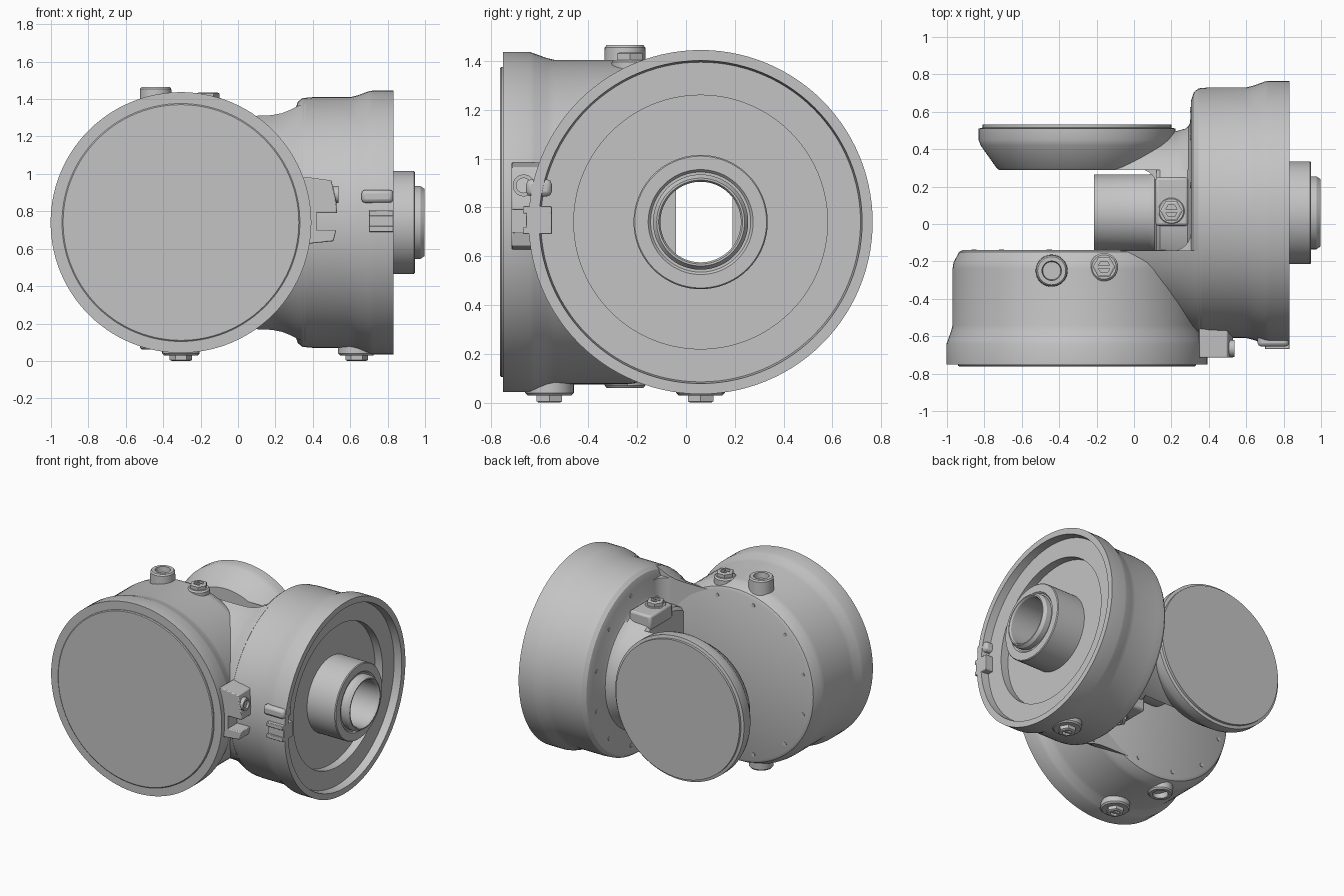
import bpy, bmesh, math
from mathutils import Vector

cube = bpy.data.objects.get("Cube")
if cube:
    bpy.data.objects.remove(cube)

metal = bpy.data.materials.new("cast grey metal")
metal.use_nodes = True
GREY = (0.55, 0.55, 0.55, 1)
metal.diffuse_color = GREY
metal.node_tree.nodes["Principled BSDF"].inputs["Base Color"].default_value = GREY

MID = 0.74                       # height of both drum axes
A = Vector((-0.305, 0, MID))     # front drum axis, along y
B = Vector((0, 0.06, MID))       # side drum axis, along x


def finish(name, bm, bevel=0):
    bmesh.ops.remove_doubles(bm, verts=bm.verts, dist=0.0001)
    bmesh.ops.recalc_face_normals(bm, faces=bm.faces)
    mesh = bpy.data.meshes.new(name)
    bm.to_mesh(mesh)
    bm.free()
    mesh.materials.append(metal)
    ob = bpy.data.objects.new(name, mesh)
    bpy.context.collection.objects.link(ob)
    if bevel:
        mod = ob.modifiers.new("bevel", "BEVEL")
        mod.width, mod.segments = bevel, 2
    bpy.ops.object.select_all(action="DESELECT")
    ob.select_set(True)
    bpy.context.view_layer.objects.active = ob
    bpy.ops.object.shade_smooth_by_angle(angle=math.radians(28))
    return ob


def lathe(name, profile, axis, centre, segs=112, clip=None, closed=False):
    """Turn (radius, position) points about an axis; clip = (point, normal to discard)."""
    bm = bmesh.new()
    rings = []
    for r, t in profile:
        ring = []
        for i in range(segs):
            a = math.tau * i / segs
            c, s = r * math.cos(a), r * math.sin(a)
            p = {"x": (t, c, s), "y": (c, t, s), "z": (c, s, t)}[axis]
            ring.append(bm.verts.new(Vector(p) + centre))
        rings.append(ring)
    pairs = list(zip(rings, rings[1:]))
    if closed:
        pairs.append((rings[-1], rings[0]))
    for lo, hi in pairs:
        for i in range(segs):
            j = (i + 1) % segs
            bm.faces.new((lo[i], lo[j], hi[j], hi[i]))
    if clip:
        bmesh.ops.remove_doubles(bm, verts=bm.verts, dist=0.0001)
        cut = bmesh.ops.bisect_plane(bm, geom=bm.verts[:] + bm.edges[:] + bm.faces[:],
                                     plane_co=clip[0], plane_no=clip[1], clear_outer=True)
        edges = [e for e in cut["geom_cut"] if isinstance(e, bmesh.types.BMEdge)]
        bmesh.ops.holes_fill(bm, edges=edges)
    return finish(name, bm)


def prism(name, outline, axis, lo, hi, bevel=0):
    """Extrude a flat outline along y or z."""
    bm = bmesh.new()
    put = (lambda u, v, t: (u, t, v)) if axis == "y" else (lambda u, v, t: (u, v, t))
    face = bm.faces.new([bm.verts.new(put(u, v, lo)) for u, v in outline])
    ext = bmesh.ops.extrude_face_region(bm, geom=[face])
    move = Vector(put(0, 0, hi - lo))
    bmesh.ops.translate(bm, vec=move,
                        verts=[v for v in ext["geom"] if isinstance(v, bmesh.types.BMVert)])
    return finish(name, bm, bevel)


def box(name, x, y, z, bevel=0.008):
    corners = [(x[0], y[0]), (x[1], y[0]), (x[1], y[1]), (x[0], y[1])]
    return prism(name, corners, "z", z[0], z[1], bevel)


def bolt(name, x, y, z, up, collar=0.075):
    """Hex plug on a round collar; z is the outer end."""
    at = Vector((x, y, z))
    lathe(name + "_collar", [(0, -0.1 * up), (collar, -0.1 * up), (collar, -0.04 * up),
                             (collar - 0.01, -0.03 * up), (0, -0.03 * up)], "z", at, 32)
    lathe(name + "_head", [(0, -0.05 * up), (0.06, -0.05 * up), (0.06, -0.005 * up),
                           (0.05, 0), (0.035, 0), (0.035, -0.02 * up), (0, -0.02 * up)], "z", at, 6)
    box(name + "_slot_bar", (x - 0.035, x + 0.035), (y - 0.008, y + 0.008),
        sorted((z - 0.025 * up, z - 0.004 * up)), 0)


# Front drum with chamfered inner edge and stepped rim
lathe("front_drum", [(0, -0.14), (0.61, -0.14), (0.63, -0.15), (0.66, -0.205), (0.665, -0.24),
                     (0.665, -0.54), (0.672, -0.57), (0.69, -0.62), (0.697, -0.64),
                     (0.697, -0.75), (0.637, -0.75), (0, -0.75)], "y", A)
lathe("front_cover", [(0, -0.74), (0.636, -0.74), (0.636, -0.757), (0.63, -0.762), (0, -0.762)], "y", A)

# Side drum with stepped recess, hollow hub, inner collar and inner tube
lathe("side_drum", [(0.165, -0.215), (0.205, -0.215), (0.205, 0.08), (0.22, 0.11), (0.25, 0.12),
                    (0.41, 0.12), (0.43, 0.14), (0.435, 0.25), (0.45, 0.285), (0.48, 0.30),
                    (0.60, 0.305), (0.645, 0.32), (0.665, 0.345), (0.67, 0.40), (0.67, 0.60),
                    (0.68, 0.64), (0.702, 0.70), (0.705, 0.72), (0.705, 0.832), (0.662, 0.832),
                    (0.655, 0.775), (0.52, 0.775), (0.52, 0.715), (0.275, 0.715), (0.275, 0.94),
                    (0.27, 0.946), (0.215, 0.946), (0.205, 0.935), (0.195, 0.935), (0.195, 0.975),
                    (0.18, 0.997), (0.172, 0.997), (0.165, 0.985)], "x", B, closed=True)

# Saddle that joins the two drums, and the fillet in the inner corner
lathe("saddle", [(0, -0.30), (0.605, -0.30), (0.605, 0.10), (0.608, 0.18), (0.618, 0.235),
                 (0.635, 0.28), (0.655, 0.32), (0.668, 0.36), (0, 0.36)], "x", B,
      clip=((0, -0.141, 0), (0, 1, 0)))
arc = [(0.20 + 0.105 * math.sin(a), -0.04 - 0.105 * math.cos(a))
       for a in (math.pi / 2 * i / 8 for i in range(9))]
prism("corner_fillet", arc + [(0.33, -0.04), (0.33, -0.16), (0.20, -0.16)], "z", MID - 0.57, MID + 0.57)

# Rear flange disc and the arm that carries it
lathe("rear_disc", [(0, 0.288), (0.415, 0.288), (0.43, 0.30), (0.515, 0.42), (0.526, 0.45),
                    (0.526, 0.51), (0.505, 0.515), (0.505, 0.533), (0, 0.533)], "y", A)
lathe("rear_arm", [(0, -0.25), (0.435, -0.25), (0.435, 0.22), (0.45, 0.275), (0.48, 0.31), (0, 0.31)],
      "x", B, clip=((0, 0.288, 0), (0, -1, 0)))
arc = [(0.02 + 0.105 * math.sin(a), 0.19 + 0.105 * math.cos(a))
       for a in (math.pi / 2 * i / 8 for i in range(9))]
prism("arm_fillet", arc + [(0.20, 0.19), (0.20, 0.30), (0.02, 0.30)], "z", MID - 0.32, MID + 0.32)

# Plugs and filler bosses, above and below
for side, up in (("top", 1), ("bottom", -1)):
    box(side + "_plug_pad", (0.115, 0.29), (-0.01, 0.25), sorted((MID + 0.36 * up, MID + 0.465 * up)), 0.015)
    bolt(side + "_inner_plug", 0.20, 0.07, MID + 0.50 * up, up)
    end = MID + (0.725 if up > 0 else 0.68) * up
    lathe(side + "_filler_boss", [(0, -0.15 * up), (0.088, -0.15 * up), (0.083, -0.01 * up), (0.075, 0),
                                  (0.052, 0), (0.048, -0.04 * up), (0, -0.04 * up)],
          "z", Vector((-0.44, -0.25, end)), 40)
bolt("top_drum_plug", -0.16, -0.23, 1.435, 1)
bolt("bottom_front_plug", -0.305, -0.56, 0.0, -1, 0.10)
bolt("bottom_side_plug", 0.635, 0.06, 0.0, -1, 0.10)

# Stop bracket beside the front drum: block, notch floor and lower tab
prism("bracket_upper", [(0.33, 0.79), (0.53, 0.79), (0.525, 0.85), (0.50, 0.965), (0.35, 0.985)],
      "y", -0.715, -0.52, 0.006)
prism("bracket_lower", [(0.36, 0.625), (0.51, 0.64), (0.525, 0.70), (0.36, 0.70)], "y", -0.715, -0.52, 0.006)
prism("bracket_web", [(0.34, 0.66), (0.42, 0.66), (0.42, 0.82), (0.34, 0.82)], "y", -0.715, -0.52)
lathe("bracket_eye", [(0.03, 0.50), (0.045, 0.50), (0.045, 0.537), (0.03, 0.537)], "x",
      Vector((0, -0.665, 0.89)), 32, closed=True)

# Index marks on the rim of the side drum
box("index_ridge", (0.66, 0.83), (-0.655, -0.55), (0.845, 0.915), 0.02)
for lo in (0.69, 0.775):
    box("index_block", (0.70, 0.832), (-0.668, -0.55), (lo, lo + 0.03), 0.004)
box("index_floor", (0.70, 0.832), (-0.655, -0.55), (0.70, 0.79), 0.004)

# Small screw heads round the two inner faces
for i in range(12):
    a = math.tau * (i + 0.5) / 12
    c, s = 0.57 * math.cos(a), 0.57 * math.sin(a)
    head = [(0, -0.004), (0.014, -0.004), (0.014, 0.004), (0, 0.004)]
    if c < 0.35:
        lathe("front_drum_screw", head, "y", A + Vector((c, -0.14, s)), 12)
    if c > -0.2:
        lathe("side_drum_screw", head, "x", B + Vector((0.303, c, s)), 12)
